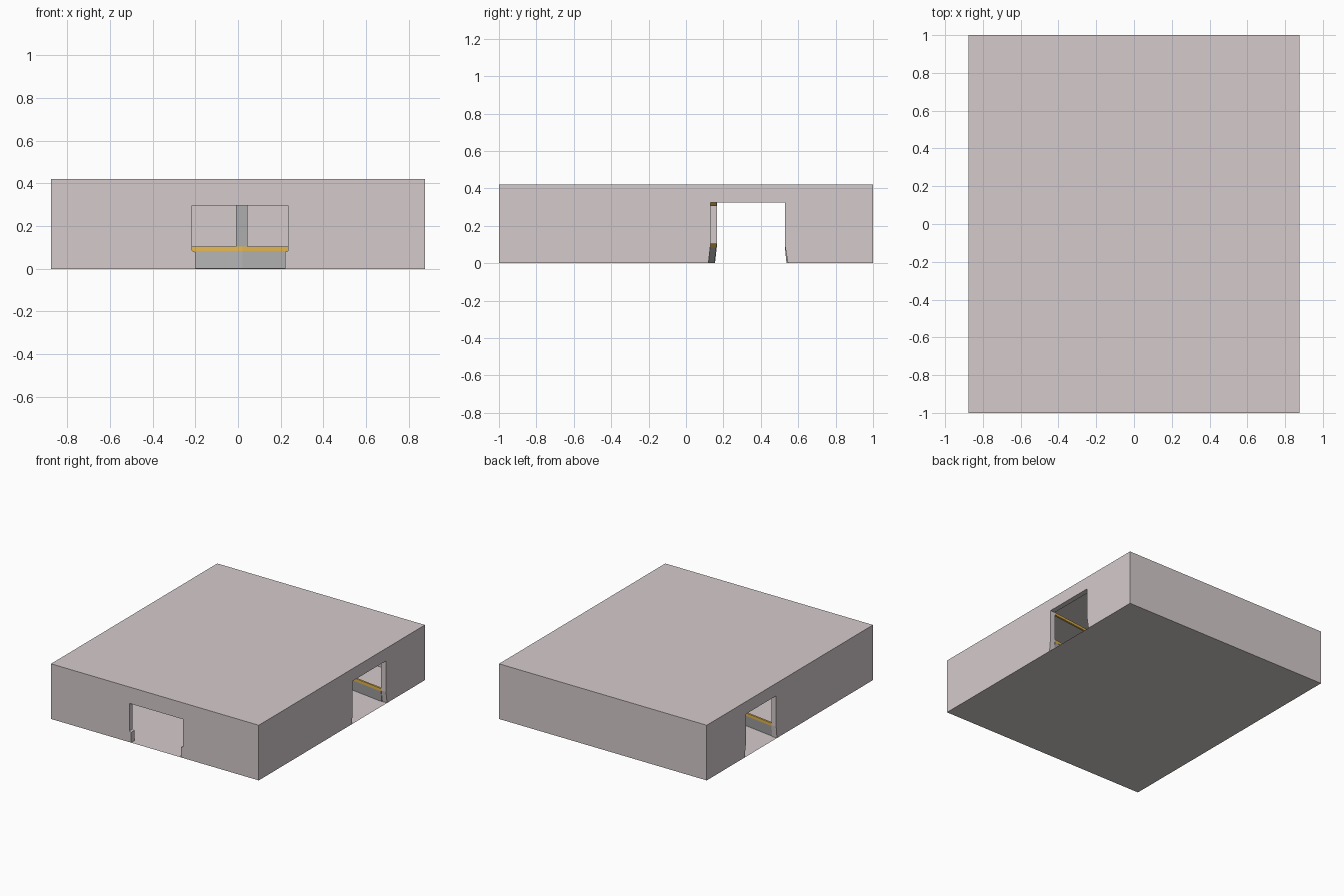
import bpy, bmesh
from mathutils import Vector

if "Cube" in bpy.data.objects:
    bpy.data.objects.remove(bpy.data.objects["Cube"])

W, L, H = 0.875, 1.0, 0.42
DEPTH = 0.04


def material(name, rgb):
    m = bpy.data.materials.new(name)
    m.diffuse_color = (*rgb, 1)
    m.use_nodes = True
    m.node_tree.nodes["Principled BSDF"].inputs["Base Color"].default_value = m.diffuse_color
    return m


ROCK = material("dusty_mauve", (0.66, 0.59, 0.60))
ORANGE = material("orange_trim", (0.80, 0.48, 0.08))
GREY = material("dark_grey", (0.42, 0.42, 0.42))


def finish(name, bm, mat):
    me = bpy.data.meshes.new(name)
    bm.to_mesh(me)
    bm.free()
    me.materials.append(mat)
    ob = bpy.data.objects.new(name, me)
    bpy.context.collection.objects.link(ob)
    return ob


# Doorway outlines (along the wall, height), narrower or flared at the foot
def doorway(a, b, top, foot_a, foot_b, foot_h):
    return [(foot_a, 0), (a, foot_h), (a, top), (b, top), (b, foot_h), (foot_b, 0)]


front_door = [(-0.2, 0), (-0.2, 0.078), (-0.215, 0.085), (-0.215, 0.295),
              (0.235, 0.295), (0.235, 0.085), (0.22, 0.078), (0.22, 0)]
right_door = doorway(0.13, 0.53, 0.325, 0.12, 0.545, 0.09)
left_door = doorway(0.165, 0.53, 0.325, 0.155, 0.545, 0.09)


# Hollow block: four walls, three with a doorway, plus floor and roof
def wall(bm, place, half, door):
    pts = [(-half, 0)] + door + [(half, 0), (half, H), (-half, H)]
    bm.faces.new([bm.verts.new(place(u, z, 0)) for u, z in pts])
    # jambs and lintel running inwards
    outer = [bm.verts.new(place(u, z, 0)) for u, z in door]
    inner = [bm.verts.new(place(u, z, DEPTH)) for u, z in door]
    for i in range(len(door) - 1):
        bm.faces.new((outer[i], inner[i], inner[i + 1], outer[i + 1]))


bm = bmesh.new()
wall(bm, lambda u, z, d: (u, -L + d, z), W, front_door)
wall(bm, lambda u, z, d: (W - d, u, z), L, right_door)
wall(bm, lambda u, z, d: (-W + d, u, z), L, left_door)
bm.faces.new([bm.verts.new(p) for p in ((W, L, 0), (-W, L, 0), (-W, L, H), (W, L, H))])
for z in (0, H):
    bm.faces.new([bm.verts.new((x, y, z)) for x, y in ((-W, -L), (W, -L), (W, L), (-W, L))])
bmesh.ops.remove_doubles(bm, verts=bm.verts, dist=1e-5)
bmesh.ops.recalc_face_normals(bm, faces=bm.faces)
finish("block_shell", bm, ROCK)


# Strip of wall with a box section following a bent path across the block
def strip(name, path, z0, z1, thick, mat, flare=0.0):
    bm = bmesh.new()
    rings = []
    for x, y in path:
        h = thick / 2
        section = ((y - h + flare, z0), (y + h + flare, z0), (y + h, z1), (y - h, z1))
        rings.append([bm.verts.new((x, v, z)) for v, z in section])
    for a, b in zip(rings, rings[1:]):
        for i in range(4):
            j = (i + 1) % 4
            bm.faces.new((a[i], a[j], b[j], b[i]))
    bm.faces.new(rings[0])
    bm.faces.new(rings[-1])
    bmesh.ops.recalc_face_normals(bm, faces=bm.faces)
    finish(name, bm, mat)


def post(name, x, y, sx, sy, z0, z1):
    bm = bmesh.new()
    bmesh.ops.create_cube(bm, size=1)
    bmesh.ops.scale(bm, vec=(sx, sy, z1 - z0), verts=bm.verts)
    bmesh.ops.translate(bm, vec=Vector((x, y, (z0 + z1) / 2)), verts=bm.verts)
    finish(name, bm, GREY)


# Passage sides: skirting, orange rails and a post at the bend
XE = W - DEPTH
sides = {
    "near": ([(-XE, 0.155), (0.02, 0.03), (XE, 0.125)], -0.008),
    "far": ([(-XE, 0.535), (0.02, 0.65), (XE, 0.535)], 0.008),
}
for side, (path, flare) in sides.items():
    strip(side + "_skirting", path, 0.002, 0.083, 0.012, GREY, flare)
    strip(side + "_lower_rail", path, 0.083, 0.105, 0.014, ORANGE)
    strip(side + "_upper_rail", path, 0.305, 0.325, 0.014, ORANGE)
    post(side + "_bend_post", 0.0175, path[1][1], 0.055, 0.02, 0.105, 0.305)
